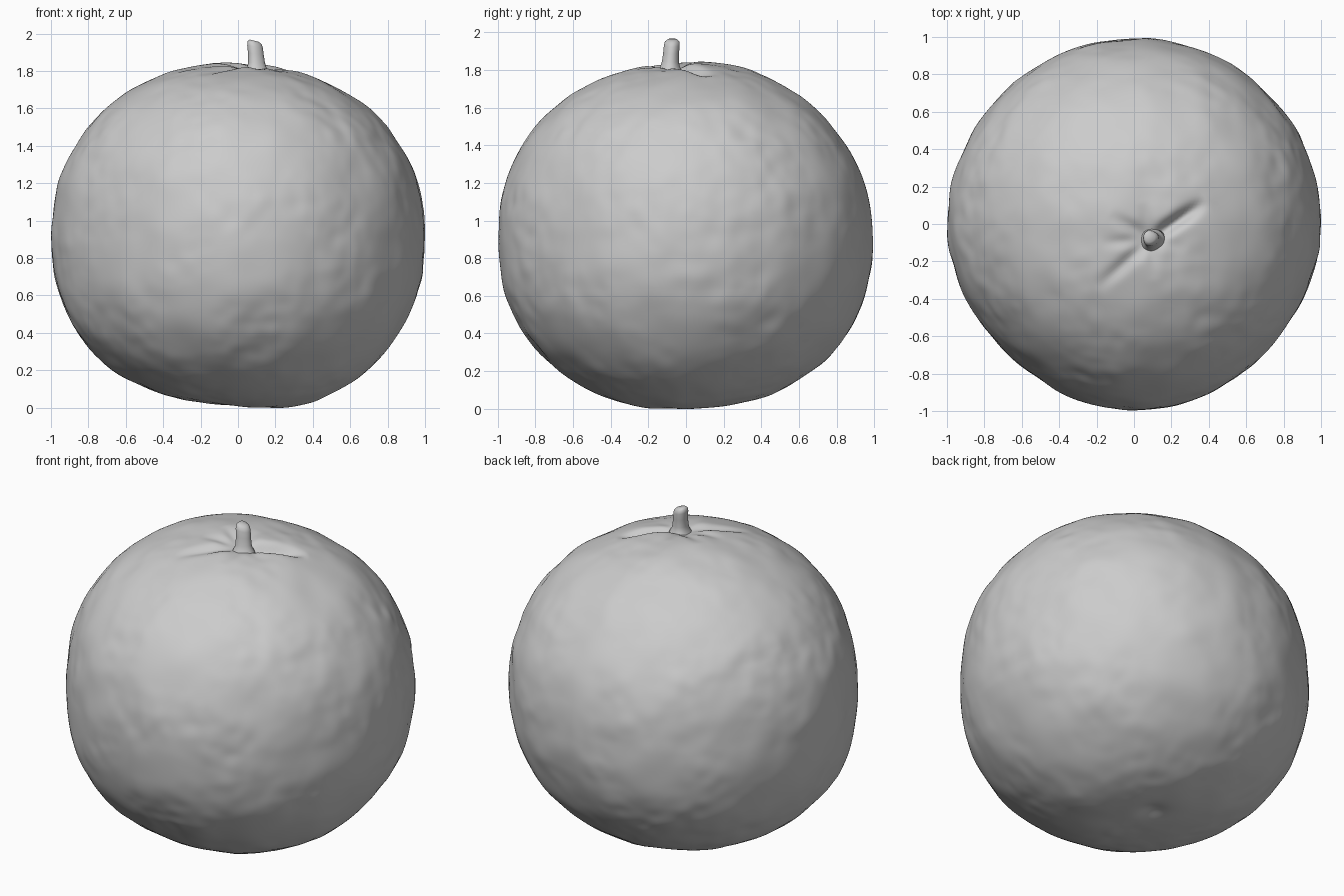
import bpy, bmesh, math
from mathutils import Vector, noise

cube = bpy.data.objects.get("Cube")
if cube:
    bpy.data.objects.remove(cube, do_unlink=True)


def make_material(name, rgb):
    mat = bpy.data.materials.new(name)
    mat.use_nodes = True
    mat.diffuse_color = (*rgb, 1)
    mat.node_tree.nodes["Principled BSDF"].inputs["Base Color"].default_value = (*rgb, 1)
    return mat


def make_object(name, bm, mat):
    mesh = bpy.data.meshes.new(name)
    bm.to_mesh(mesh)
    bm.free()
    mesh.materials.append(mat)
    mesh.shade_smooth()
    obj = bpy.data.objects.new(name, mesh)
    bpy.context.collection.objects.link(obj)
    return obj


def bump(p, cx, cy, width):
    return math.exp(-((p.x - cx) ** 2 + (p.y - cy) ** 2) / width ** 2)


def heading_vector(azimuth, elevation):
    a, e = math.radians(azimuth), math.radians(elevation)
    return Vector((math.cos(a) * math.cos(e), math.sin(a) * math.cos(e), math.sin(e)))


grey = make_material("plain grey", (0.6, 0.6, 0.6))
MIDDLE = 0.92
STEM = Vector((0.095, -0.08))
# Creases around the stem: heading in degrees, length, depth
CREASES = [(35, 0.36, 0.055), (222, 0.4, 0.025), (185, 0.28, 0.016),
           (150, 0.26, 0.018), (105, 0.2, 0.01), (275, 0.22, 0.01), (345, 0.2, 0.008)]
# Broad swellings on the upper and lower ends: x, y, width, height
TOP_SWELLS = [(0, 0.22, 0.25, 0.01), (-0.4, 0.1, 0.3, 0.01), (0.5, -0.05, 0.22, -0.01),
              (STEM.x, STEM.y, 0.1, -0.014)]
BASE_SWELLS = [(0.38, 0, 0.36, 0.042), (0.1, -0.35, 0.25, 0.022), (0.1, 0.38, 0.25, 0.016),
               (-0.02, 0.13, 0.08, -0.03)]
# Flattened and full areas of the sides: direction, breadth, height
SIDE_SWELLS = [(heading_vector(azimuth, elevation), breadth, height)
               for azimuth, elevation, breadth, height in
               [(225, 5, 0.12, -0.034), (315, 5, 0.1, -0.022), (135, 5, 0.1, -0.012),
                (90, 35, 0.08, -0.02), (90, 0, 0.06, -0.008),
                (225, -55, 0.1, 0.014), (315, -55, 0.1, 0.014), (135, -55, 0.1, 0.012)]]


def crease_depth(p):
    """Grooves that run out from the stem and fade at both ends."""
    total = 0
    for heading, length, depth in CREASES:
        a = math.radians(heading)
        dx, dy = p.x - STEM.x, p.y - STEM.y
        along = (dx * math.cos(a) + dy * math.sin(a)) / length
        across = -dx * math.sin(a) + dy * math.cos(a)
        if 0 < along < 1:
            total += depth * math.sin(math.pi * along ** 0.8) * math.exp(-(across / 0.035) ** 2)
    return total


def skin_point(d):
    """Full-shouldered squashed ball with uneven peel, creases and dimples."""
    power, height = (2.14, 0.915) if d.z > 0 else (2.28, 0.888)
    size = (math.hypot(d.x, d.y) ** power + (abs(d.z) / height) ** power) ** (-1 / power)
    size += sum(h * math.exp((d.dot(way) - 1) / b) for way, b, h in SIDE_SWELLS)
    peel = 0.009 * noise.noise(d * 5 + Vector((1, 8, 2)))
    # Small pits gather in patches
    patch = max(0, 0.5 + noise.noise(d * 3 + Vector((5, 2, 4))))
    peel += 0.005 * patch * noise.noise(d * 11)
    p = d * size * (1 + peel)
    if d.z > 0.5:
        p.z += sum(h * bump(p, x, y, w) for x, y, w, h in TOP_SWELLS) - crease_depth(p)
    elif d.z < -0.3:
        p.z -= sum(h * bump(p, x, y, w) for x, y, w, h in BASE_SWELLS)
    p.z += MIDDLE
    return p


# Fruit body
bm = bmesh.new()
bmesh.ops.create_icosphere(bm, subdivisions=7, radius=1)
for v in bm.verts:
    v.co = skin_point(v.co.normalized())
make_object("fruit_body", bm, grey)

# Stem: rings of (height, radius) along a gentle lean, flared at the base
RINGS = [(1.78, 0.07), (1.805, 0.06), (1.82, 0.051), (1.845, 0.045), (1.89, 0.042),
         (1.93, 0.042), (1.95, 0.038), (1.962, 0.024)]
SIDES = 24
bm = bmesh.new()
rings = []
for z, r in RINGS:
    t = max(0, (z - 1.82) / 0.15)
    cx, cy = 0.098 - 0.014 * t ** 1.5, -0.085 + 0.013 * t
    rings.append([])
    for k in range(SIDES):
        a = math.tau * k / SIDES
        rr = r * (1 + 0.05 * math.cos(3 * a))
        tilt = 0.25 * t * rr * math.cos(a)
        rings[-1].append(bm.verts.new((cx + rr * math.cos(a), cy + rr * math.sin(a), z - tilt)))
for lower, upper in zip(rings, rings[1:]):
    for k in range(SIDES):
        n = (k + 1) % SIDES
        bm.faces.new((lower[k], lower[n], upper[n], upper[k]))
bm.faces.new(rings[-1])
bm.faces.new(rings[0][::-1])
make_object("stem", bm, grey)
